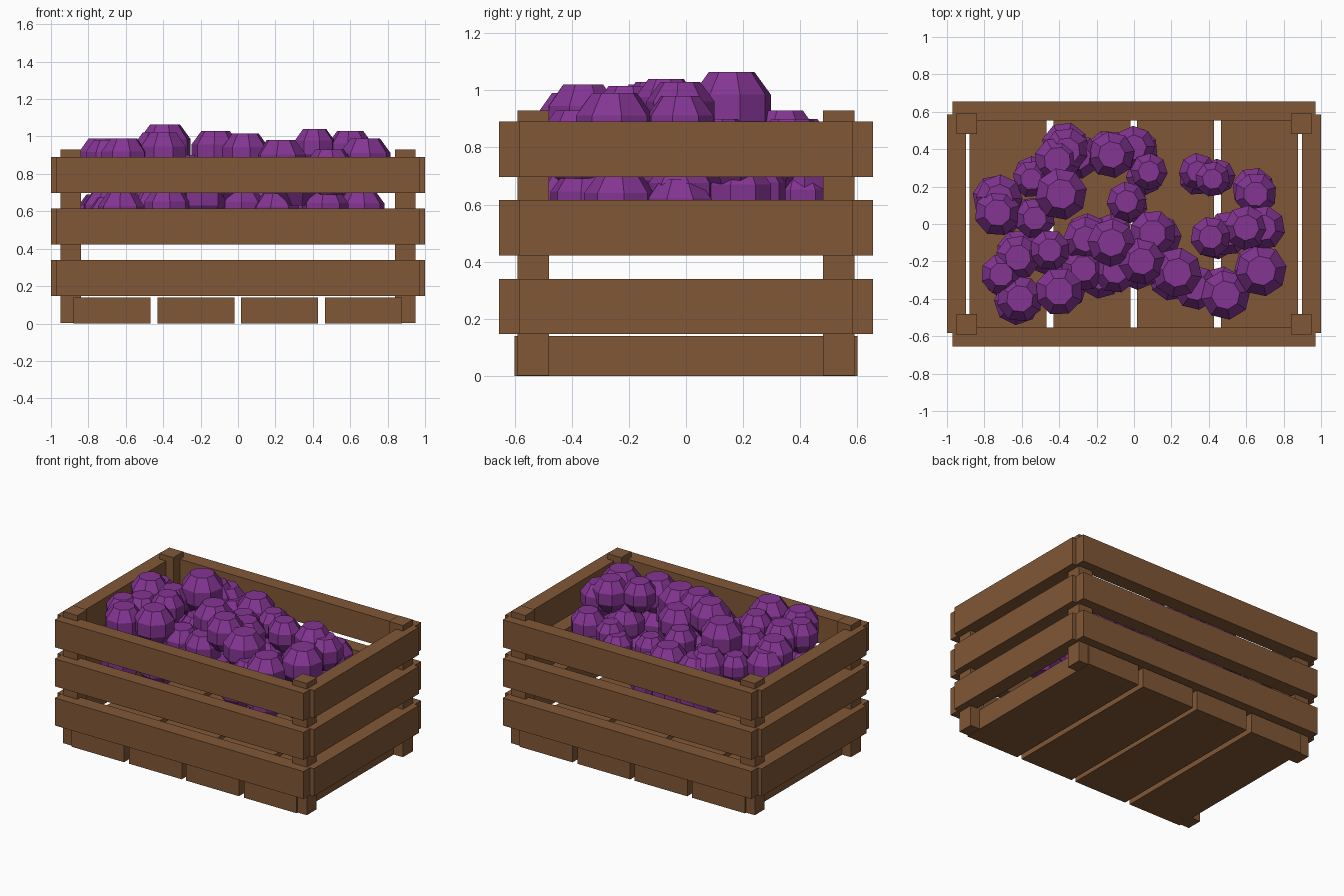
import bpy, bmesh, math, random

if "Cube" in bpy.data.objects:
    bpy.data.objects.remove(bpy.data.objects["Cube"], do_unlink=True)
random.seed(4)


def make_material(name, color):
    mat = bpy.data.materials.new(name)
    mat.use_nodes = True
    mat.diffuse_color = color
    mat.node_tree.nodes["Principled BSDF"].inputs["Base Color"].default_value = color
    return mat


wood = make_material("brown_wood", (0.22, 0.095, 0.037, 1))
purple = make_material("purple_skin", (0.23, 0.035, 0.29, 1))


def add_object(name, mesh):
    obj = bpy.data.objects.new(name, mesh)
    bpy.context.collection.objects.link(obj)
    return obj


def board(name, x0, x1, y0, y1, z0, z1):
    """Rectangular wooden board given by its limits on each axis."""
    mesh = bpy.data.meshes.new(name)
    bm = bmesh.new()
    bmesh.ops.create_cube(bm, size=1)
    for v in bm.verts:
        v.co.x = x1 if v.co.x > 0 else x0
        v.co.y = y1 if v.co.y > 0 else y0
        v.co.z = z1 if v.co.z > 0 else z0
    bm.to_mesh(mesh)
    bm.free()
    mesh.materials.append(wood)
    return add_object(name, mesh)


# Floor boards
for i, left in enumerate((-0.88, -0.43, 0.015, 0.465)):
    board(f"floor_board_{i + 1}", left, left + 0.412, -0.6, 0.6, 0, 0.14)

# Corner posts
for sx, x_name in ((-1, "right"), (1, "left")):
    for sy, y_name in ((-1, "front"), (1, "back")):
        xs = sorted((sx * 0.84, sx * 0.95))
        ys = sorted((sy * 0.48, sy * 0.59))
        board(f"{y_name}_{x_name}_post", *xs, *ys, 0.002, 0.93)

# Three rows of wall slats
for row, bottom in enumerate((0.146, 0.422, 0.697)):
    top = bottom + 0.194
    for s, long_name, short_name in ((-1, "front", "right"), (1, "back", "left")):
        ys = sorted((s * 0.553, s * 0.655))
        board(f"{long_name}_slat_{row + 1}", -0.97, 0.97, *ys, bottom, top)
        xs = sorted((s * 0.897, s * 1.0))
        board(f"{short_name}_slat_{row + 1}", *xs, -0.583, 0.585, bottom, top)


def fruit_mesh(sides=8):
    """Faceted round fruit with flat caps, unit radius."""
    mesh = bpy.data.meshes.new("fruit")
    bm = bmesh.new()
    rings = []
    for r, z in ((0.58, -0.9), (1, -0.33), (1, 0.33), (0.58, 0.9)):
        angles = [math.tau * k / sides for k in range(sides)]
        rings.append([bm.verts.new((r * math.cos(a), r * math.sin(a), z)) for a in angles])
    for low, high in zip(rings, rings[1:]):
        for k in range(sides):
            n = (k + 1) % sides
            bm.faces.new((low[k], low[n], high[n], high[k]))
    bm.faces.new(rings[0][::-1])
    bm.faces.new(rings[-1])
    bm.to_mesh(mesh)
    bm.free()
    mesh.materials.append(purple)
    return mesh


shape = fruit_mesh()


def fruit(name, x, y, z, r):
    obj = add_object(name, shape)
    obj.location = (x, y, z)
    obj.scale = (r, r, r)
    obj.rotation_euler.z = random.uniform(0, math.pi)


# Upper fruit: x, y, top height, radius
upper = [
    (-.72, .14, .94, .125), (-.73, .06, .99, .125), (-.55, .24, .9, .1),
    (-.53, .03, .98, .11), (-.39, .16, 1.065, .14), (-.41, .34, .93, .125),
    (-.36, .39, .9, .125), (-.12, .37, .9, .125), (0, .41, .8, .115),
    (.08, .28, .88, .1), (-.04, .12, .9, .107), (.34, .28, .82, .1),
    (.42, .24, .87, .095), (.65, .16, .86, .115), (.6, -.02, 1.03, .12),
    (.69, -.02, .98, .12), (.41, -.07, 1.04, .11), (.68, -.25, .99, .138),
    (.49, -.38, .93, .133), (.23, -.26, .98, .135), (.04, -.2, 1.015, .125),
    (.1, -.05, .95, .125), (-.12, -.1, 1.03, .13), (-.45, -.14, 1.02, .11),
    (-.4, -.36, 1.02, .13), (-.61, -.4, .99, .125), (-.71, -.27, .98, .11),
    (-.62, -.18, .98, .12), (-.26, -.08, .9, .12),
]
for i, (x, y, top, r) in enumerate(upper):
    fruit(f"upper_fruit_{i + 1}", x, y, top - 0.9 * r, r)

# Lower fruit filling in beneath the upper ones
for i, (x, y, top, r) in enumerate(upper):
    dx, dy = random.uniform(-.03, .03), random.uniform(-.03, .03)
    fruit(f"lower_fruit_{i + 1}", x + dx, y + dy, random.uniform(.57, .65), min(r, .125))
for i, (x, y) in enumerate(((-.18, -.28), (-.27, -.24), (-.1, -.25), (.33, -.34), (-.3, .36), (.5, -.05))):
    fruit(f"middle_fruit_{i + 1}", x, y, random.uniform(.66, .78), .12)
